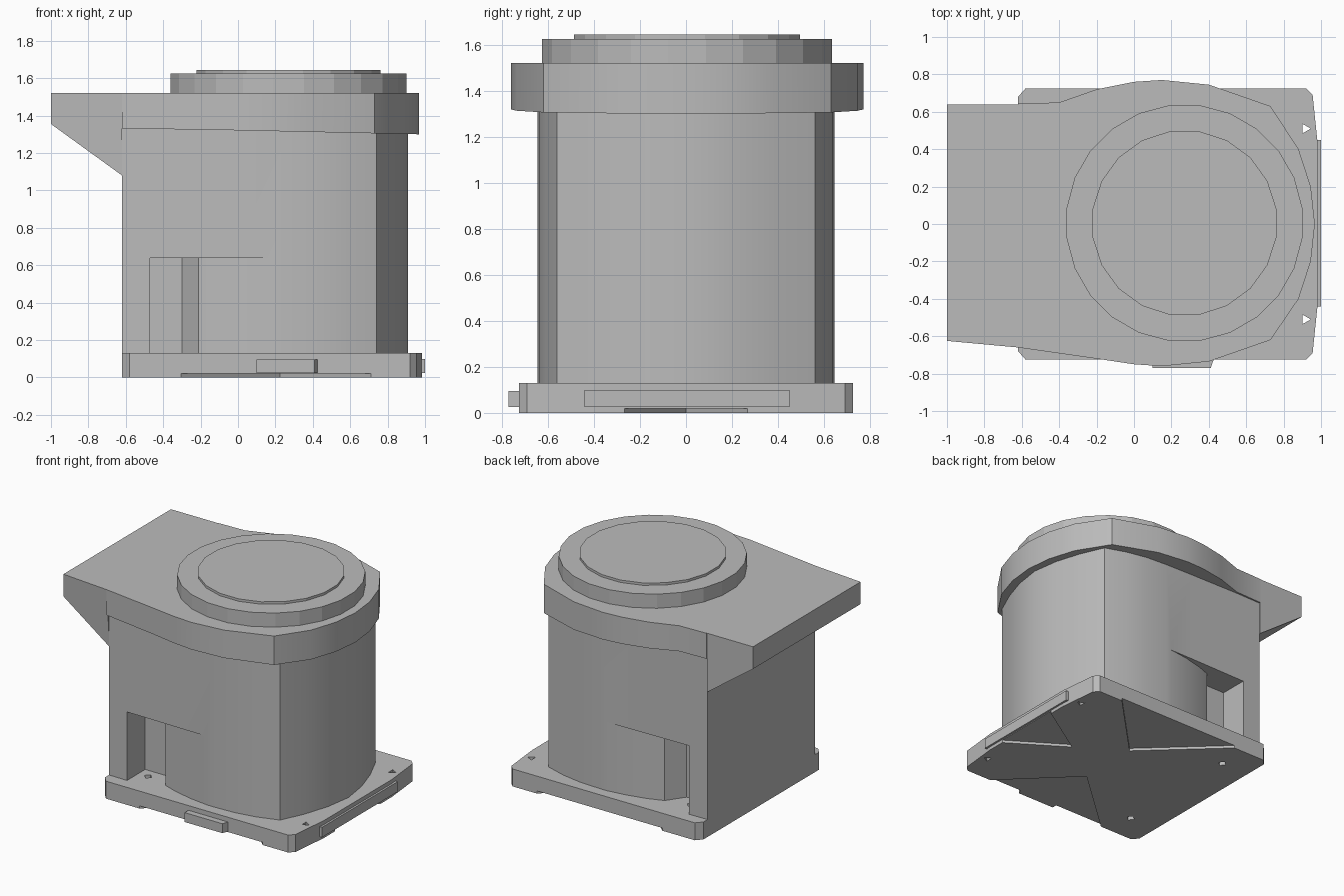
import bpy
import bmesh
import math

cube = bpy.data.objects.get("Cube")
if cube:
    bpy.data.objects.remove(cube, do_unlink=True)

grey = bpy.data.materials.new("plain grey")
grey.use_nodes = True
grey.diffuse_color = (0.5, 0.5, 0.5, 1)
grey.node_tree.nodes["Principled BSDF"].inputs["Base Color"].default_value = (0.5, 0.5, 0.5, 1)


def prism(name, points, low, high, axis="z"):
    """Extrude an outline along z, or an x-z outline along y."""
    bm = bmesh.new()

    def place(p, h):
        return (p[0], p[1], h) if axis == "z" else (p[0], h, p[1])

    bottom = [bm.verts.new(place(p, low)) for p in points]
    top = [bm.verts.new(place(p, high)) for p in points]
    bm.faces.new(bottom)
    bm.faces.new(top)
    for i in range(len(points)):
        j = (i + 1) % len(points)
        bm.faces.new((bottom[i], bottom[j], top[j], top[i]))
    bmesh.ops.recalc_face_normals(bm, faces=bm.faces)
    mesh = bpy.data.meshes.new(name)
    bm.to_mesh(mesh)
    bm.free()
    mesh.materials.append(grey)
    obj = bpy.data.objects.new(name, mesh)
    bpy.context.collection.objects.link(obj)
    return obj


def ring(cx, cy, radius, sides, turn=0.0):
    return [(cx + radius * math.cos(turn + math.tau * i / sides),
             cy + radius * math.sin(turn + math.tau * i / sides)) for i in range(sides)]


def mirrored(half):
    """Close a +y half outline with its reflection."""
    return half + [(x, -y) for x, y in reversed(half) if y > 0]


def cut(obj, cutters):
    for c in cutters:
        c.hide_render = True
        mod = obj.modifiers.new("cut", "BOOLEAN")
        mod.operation = "DIFFERENCE"
        mod.solver = "EXACT"
        mod.object = c
    graph = bpy.context.evaluated_depsgraph_get()
    mesh = bpy.data.meshes.new_from_object(obj.evaluated_get(graph))
    obj.modifiers.clear()
    obj.data = mesh
    for c in cutters:
        bpy.data.objects.remove(c, do_unlink=True)


def smooth(obj, angle=30):
    bpy.ops.object.select_all(action="DESELECT")
    obj.select_set(True)
    bpy.context.view_layer.objects.active = obj
    bpy.ops.object.shade_smooth_by_angle(angle=math.radians(angle))


# Base plate with clipped corners, screw holes and shallow wedges underneath
base = prism("base_plate", mirrored([(-0.62, 0.68), (-0.58, 0.725), (0.92, 0.725),
                                     (0.955, 0.69), (0.985, 0.4)]), 0, 0.13)
wedges = [
    [(-0.5, 0.9), (0.225, 0.22), (0.89, 0.9)],
    [(-0.5, -0.9), (0.225, -0.25), (0.89, -0.9)],
    [(1.1, 0.34), (0.57, 0), (1.1, -0.34)],
]
cutters = [prism("wedge_cutter", w, -0.1, 0.02) for w in wedges]
for side in (1, -1):
    cutters.append(prism("hole_cutter", ring(0.915, 0.51 * side, 0.03, 3), -0.1, 0.3))
    cutters.append(prism("hole_cutter", ring(-0.39, 0.5 * side, 0.03, 4), -0.1, 0.3))
cut(base, cutters)

# Small tabs on the base edges
prism("front_tab", [(0.1, -0.7), (0.1, -0.77), (0.41, -0.77), (0.435, -0.7)], 0.025, 0.095)
prism("side_tab", [(0.95, -0.44), (1, -0.44), (1, 0.45), (0.95, 0.45)], 0.025, 0.1)

# Main body: flat back, bowed sides, corner edges and a bowed end
body = prism("main_body", mirrored([(-0.62, 0.632), (0, 0.643), (0.24, 0.645), (0.42, 0.638),
                                    (0.58, 0.61), (0.74, 0.56), (0.82, 0.385),
                                    (0.88, 0.2), (0.91, 0)]), 0.12, 1.36)
notch = [(-0.47, 0.8), (-0.47, 0.42), (-0.3, 0.42), (-0.21, 0.55),
         (-0.1, 0.59), (0.05, 0.625), (0.24, 0.65), (0.24, 0.8)]
cut(body, [prism("notch_cutter", [(x, y * s) for x, y in notch], 0.1, 0.64) for s in (1, -1)])
smooth(body)

# Overhanging rear shelf with a sloped underside
shelf = prism("rear_shelf", [(-0.62, 1.08), (-1, 1.355), (-1, 1.52), (-0.62, 1.52)],
              -0.625, 0.64, "y")
for v in shelf.data.vertices:
    if v.co.y < 0 and v.co.x > -0.7 and v.co.z > 1.4:
        v.co.y = -0.66

# Bulging collar around the top, its lower rim dipping towards the end
collar = prism("top_collar", [
    (-0.62, 0.643), (-0.4, 0.65), (-0.2, 0.72), (0, 0.76), (0.15, 0.77), (0.4, 0.745),
    (0.73, 0.63), (0.88, 0.4), (0.945, 0.2), (0.967, 0), (0.945, -0.2), (0.88, -0.4),
    (0.73, -0.62), (0.4, -0.735), (0.15, -0.76), (0, -0.75), (-0.2, -0.72), (-0.62, -0.66),
], 1.33, 1.52)
for v in collar.data.vertices:
    if v.co.z < 1.4:
        v.co.z -= 0.03 * max(0, (v.co.x + 0.4) / 1.37)
smooth(collar)

# Stacked round lid
prism("lid_lower_disc", ring(0.27, 0.005, 0.635, 24, math.pi / 24), 1.5, 1.625)
prism("lid_upper_disc", ring(0.27, 0.005, 0.497, 20, math.pi / 20), 1.6, 1.643)
